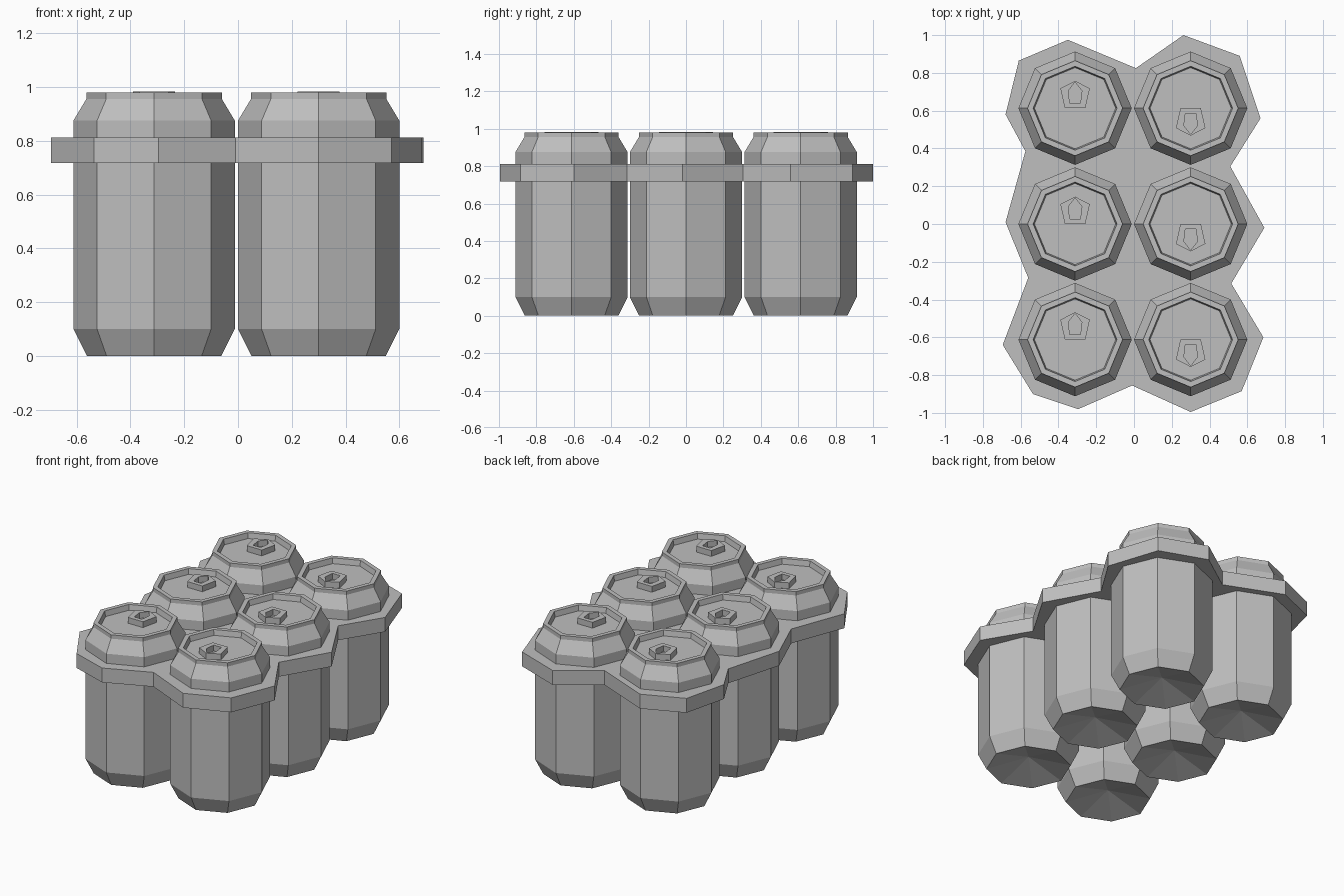
import bpy
import bmesh
from math import cos, sin, tau
from mathutils import Matrix, Vector

cube = bpy.data.objects.get("Cube")
if cube:
    bpy.data.objects.remove(cube, do_unlink=True)

metal = bpy.data.materials.new("plain grey")
metal.use_nodes = True
GREY = (0.52, 0.52, 0.52, 1)
metal.diffuse_color = GREY
metal.node_tree.nodes["Principled BSDF"].inputs["Base Color"].default_value = GREY


def add_object(name, bm, location=(0, 0, 0), turn=0):
    bmesh.ops.recalc_face_normals(bm, faces=bm.faces)
    mesh = bpy.data.meshes.new(name)
    bm.to_mesh(mesh)
    bm.free()
    mesh.materials.append(metal)
    obj = bpy.data.objects.new(name, mesh)
    obj.location = location
    obj.rotation_euler.z = turn
    bpy.context.collection.objects.link(obj)
    return obj


def bridge(bm, lower, upper):
    n = len(lower)
    for i in range(n):
        j = (i + 1) % n
        bm.faces.new((lower[i], lower[j], upper[j], upper[i]))


def extruded_outline(points, z0, z1):
    bm = bmesh.new()
    low = [bm.verts.new((x, y, z0)) for x, y in points]
    high = [bm.verts.new((x, y, z1)) for x, y in points]
    bridge(bm, low, high)
    bm.faces.new(low)
    bm.faces.new(high)
    return bm


# Can: eight-sided lathe with a dished base and a recessed lid
SIDES = 8
LID = 0.945
PROFILE = [(0.25, 0), (0.3, 0.1), (0.3, 0.875), (0.252, 0.955),
           (0.252, 0.98), (0.222, 0.98), (0.215, LID)]


def make_can(name, x, y):
    bm = bmesh.new()
    rings = [[bm.verts.new((r * cos(tau * i / SIDES), r * sin(tau * i / SIDES), z))
              for i in range(SIDES)] for r, z in PROFILE]
    for a, b in zip(rings, rings[1:]):
        bridge(bm, a, b)
    bm.faces.new(rings[-1])
    hub = bm.verts.new((0, 0, 0.07))
    for i in range(SIDES):
        bm.faces.new((rings[0][i], rings[0][(i + 1) % SIDES], hub))
    add_object(name, bm, (x, y, 0))


# Pull tab: five-sided ring, its tip toward +y before turning
TAB_OUTER = [(0, 0.145), (-0.078, 0.105), (-0.054, 0), (0.054, 0), (0.078, 0.105)]
TAB_INNER = [(0, 0.138), (-0.036, 0.092), (-0.028, 0.027), (0.028, 0.027), (0.036, 0.092)]


def make_tab(name, x, y, turn):
    bm = bmesh.new()
    loops = [[bm.verts.new((px, py, z)) for px, py in pts]
             for pts, z in ((TAB_OUTER, LID), (TAB_OUTER, 0.983),
                            (TAB_INNER, 0.983), (TAB_INNER, LID))]
    for a, b in zip(loops, loops[1:] + loops[:1]):
        bridge(bm, a, b)
    add_object(name, bm, (x, y, 0), turn)


for side, x, turn in (("right", -0.312, 0), ("left", 0.3, tau / 2)):
    for row, y in (("front", -0.612), ("middle", 0), ("back", 0.613)):
        make_can(f"{row}_{side}_can", x, y)
        make_tab(f"{row}_{side}_pull_tab", x, y, turn)

# Carrier: uneven zigzag plate gripping all six cans
CARRIER = [(-0.35, 0.975), (-0.61, 0.865), (-0.68, 0.58), (-0.575, 0.385),
           (-0.68, 0.01), (-0.56, -0.285), (-0.695, -0.64), (-0.535, -0.9),
           (-0.295, -0.98), (-0.01, -0.855), (0.3, -0.995), (0.57, -0.885),
           (0.685, -0.6), (0.515, -0.315), (0.69, -0.02), (0.51, 0.305),
           (0.67, 0.56), (0.56, 0.89), (0.262, 1.0), (0.01, 0.825)]
add_object("carrier", extruded_outline(CARRIER, 0.718, 0.812))
